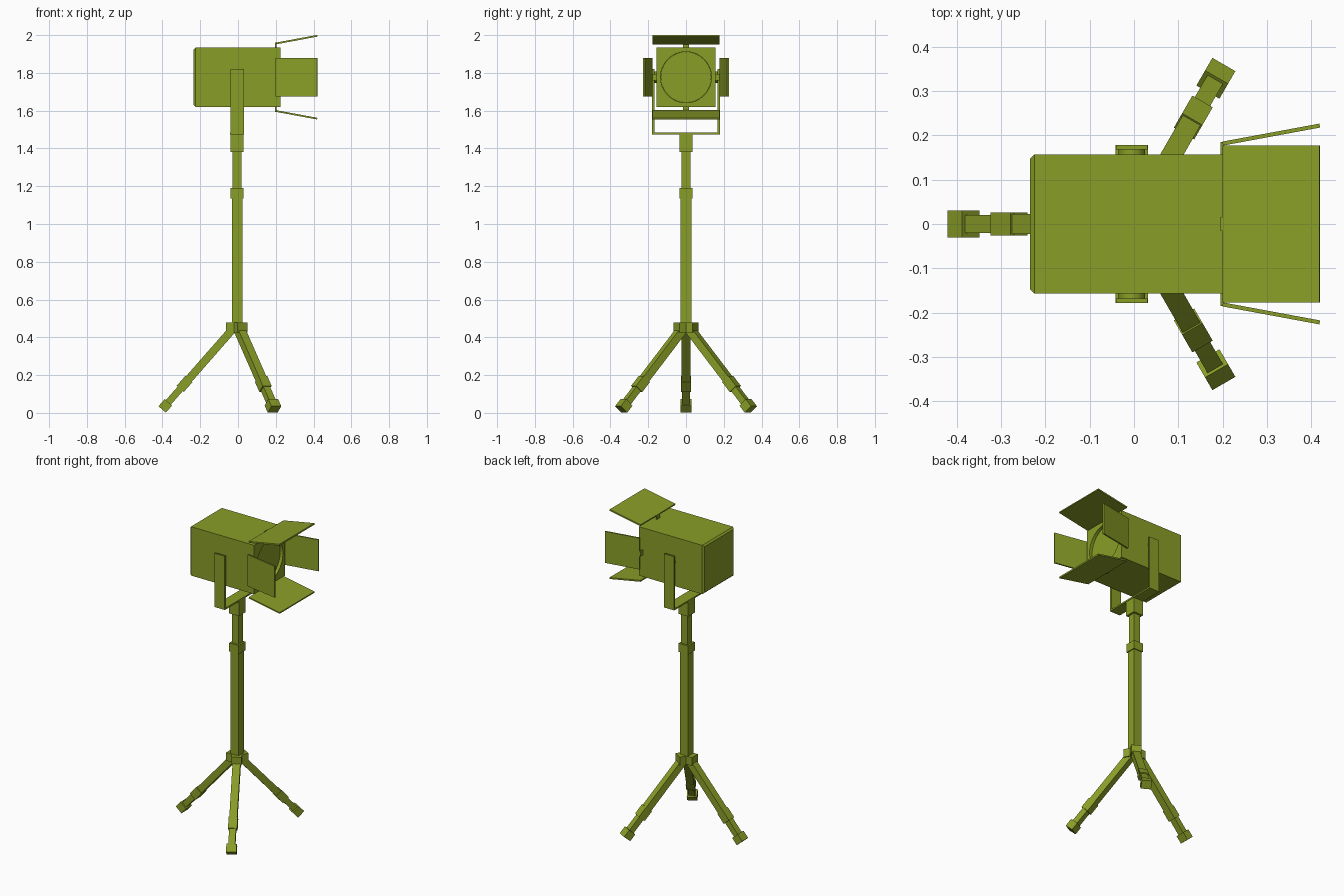
import bpy, bmesh, math
from mathutils import Matrix, Vector

if "Cube" in bpy.data.objects:
    bpy.data.objects.remove(bpy.data.objects["Cube"])

CX = -0.005          # stand axis
LZ = 1.777           # lamp centre height

olive = bpy.data.materials.new("olive_paint")
olive.diffuse_color = (0.25, 0.34, 0.02, 1)
olive.use_nodes = True
olive.node_tree.nodes["Principled BSDF"].inputs["Base Color"].default_value = olive.diffuse_color


def finish(name, bm):
    mesh = bpy.data.meshes.new(name)
    bm.to_mesh(mesh)
    bm.free()
    mesh.materials.append(olive)
    ob = bpy.data.objects.new(name, mesh)
    bpy.context.collection.objects.link(ob)
    return ob


def box(name, size, matrix):
    bm = bmesh.new()
    bmesh.ops.create_cube(bm, size=1, matrix=matrix @ Matrix.Diagonal((*size, 1)))
    return finish(name, bm)


def at(x, y, z):
    return Matrix.Translation((x, y, z))


def disc(name, radius, depth, loc, axis, n=48):
    bm = bmesh.new()
    bmesh.ops.create_cone(bm, cap_ends=True, segments=n, radius1=radius, radius2=radius, depth=depth,
                          matrix=at(*loc) @ Matrix.Rotation(math.pi / 2, 4, axis))
    return finish(name, bm)


# Lamp housing: box with chamfered back edges and a round recess in front
bm = bmesh.new()
bmesh.ops.create_cube(bm, size=1, matrix=at(-0.005, 0, LZ) @ Matrix.Diagonal((0.46, 0.314, 0.314, 1)))
back = [e for e in bm.edges if all(v.co.x < -0.2 for v in e.verts)]
bmesh.ops.bevel(bm, geom=back, offset=0.01, segments=1, affect='EDGES')
housing = finish("lamp_housing", bm)
cutter = disc("lens_cutter", 0.135, 0.06, (0.225, 0, LZ), 'Y')
mod = housing.modifiers.new("lens_recess", 'BOOLEAN')
mod.operation, mod.object, mod.solver = 'DIFFERENCE', cutter, 'EXACT'
bpy.context.view_layer.objects.active = housing
bpy.ops.object.modifier_apply(modifier=mod.name)
bpy.data.objects.remove(cutter)
disc("lens", 0.134, 0.012, (0.2, 0, LZ), 'Y')

# Barn doors: hinge tab and splayed flap on each of four sides
for name, turn, dist, width in (("top", 0, 0.183, 0.354), ("left", 90, 0.186, 0.202),
                                ("bottom", 180, 0.183, 0.354), ("right", 270, 0.186, 0.202)):
    frame = at(0, 0, LZ) @ Matrix.Rotation(math.radians(turn), 4, 'X')
    splay = Matrix.Rotation(math.radians(-10.5), 4, 'Y')
    box(name + "_barn_door", (0.223, width, 0.009), frame @ at(0.31, 0, dist + 0.016) @ splay)
    box(name + "_hinge_tab", (0.008, 0.032, 0.04), frame @ at(0.199, 0, 0.165))

# Yoke: U strap with pivots
box("yoke_base", (0.074, 0.358, 0.01), at(CX, 0, 1.48))
for side, s in (("left", 1), ("right", -1)):
    box(side + "_yoke_arm", (0.072, 0.011, 0.345), at(CX, s * 0.1735, 1.6475))
    disc(side + "_pivot", 0.03, 0.02, (CX, s * 0.16, LZ), 'X', 24)

# Telescopic column
for name, w, z0, z1 in (("lower_column", 0.056, 0.43, 1.15), ("column_collar", 0.068, 1.135, 1.19),
                        ("upper_column", 0.046, 1.18, 1.39), ("column_head", 0.07, 1.38, 1.478)):
    box(name, (w, w, z1 - z0), at(CX, 0, (z0 + z1) / 2))

# Tripod legs: bracket, two tubes, collar and foot, repeated round the column
foot = Vector((0.38, 0, 0.037))
top = Vector((0.02, 0, 0.447))
length = (top - foot).length
pitch = (foot - top).to_track_quat('Z', 'Y').to_euler().y
axis = (top - foot).normalized()
slope = Matrix.Rotation(math.atan2(axis.x, axis.z), 4, 'Y')   # local z runs up the leg
for i, ang in enumerate((60, 180, 300), 1):
    frame = at(CX, 0, 0) @ Matrix.Rotation(math.radians(ang), 4, 'Z')
    box(f"leg_bracket_{i}", (0.058, 0.06, 0.053), frame @ at(0.029, 0, 0.4515))
    for name, w, t, s0, s1 in (("upper_leg", 0.046, 0.042, 0.15, length), ("leg_collar", 0.053, 0.05, 0.12, 0.19),
                               ("lower_leg", 0.04, 0.036, 0, 0.14), ("foot", 0.06, 0.052, -0.025, 0.025)):
        c = foot + axis * (s0 + s1) / 2
        box(f"{name}_{i}", (t, w, s1 - s0), frame @ at(*c) @ slope)
